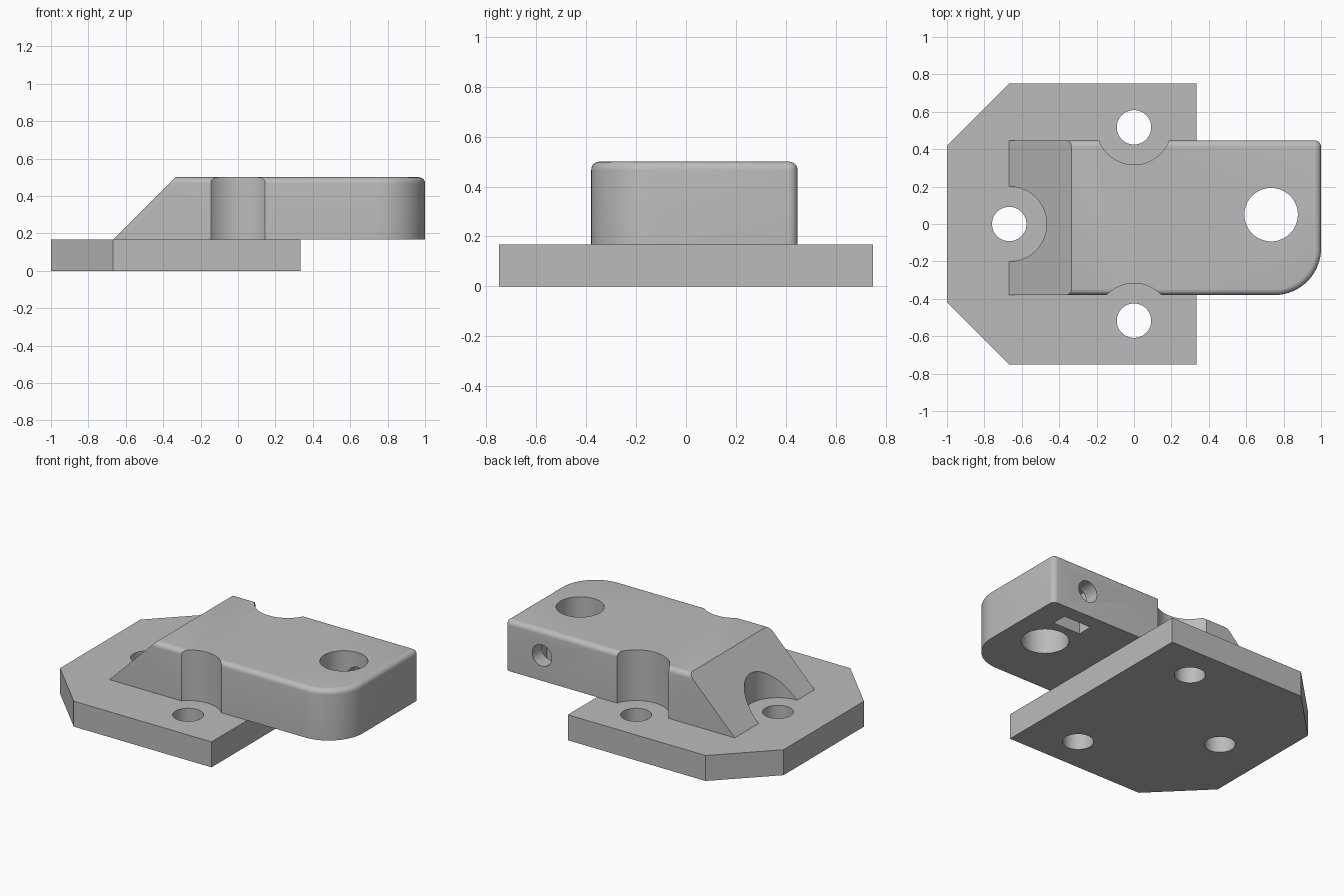
import bpy, bmesh
from math import sin, cos, pi, radians
from mathutils import Vector, Matrix

cube = bpy.data.objects.get("Cube")
if cube:
    bpy.data.objects.remove(cube, do_unlink=True)

PLATE_TOP, BLOCK_TOP = 0.167, 0.5
HOLES = [(0, 0.517), (0, -0.517), (-0.667, 0)]

grey = bpy.data.materials.new("plain_grey")
grey.use_nodes = True
grey.diffuse_color = (0.5, 0.5, 0.5, 1)
grey.node_tree.nodes["Principled BSDF"].inputs["Base Color"].default_value = (0.5, 0.5, 0.5, 1)


def add_object(name, bm):
    bmesh.ops.recalc_face_normals(bm, faces=bm.faces)
    mesh = bpy.data.meshes.new(name)
    bm.to_mesh(mesh)
    bm.free()
    mesh.materials.append(grey)
    obj = bpy.data.objects.new(name, mesh)
    bpy.context.collection.objects.link(obj)
    return obj


def prism(outline, z0, z1):
    bm = bmesh.new()
    face = bm.faces.new([bm.verts.new((x, y, z0)) for x, y in outline])
    new = bmesh.ops.extrude_face_region(bm, geom=[face])["geom"]
    verts = [g for g in new if isinstance(g, bmesh.types.BMVert)]
    bmesh.ops.translate(bm, verts=verts, vec=(0, 0, z1 - z0))
    bmesh.ops.recalc_face_normals(bm, faces=bm.faces)
    return bm


def arc(cx, cy, r, start, end, steps):
    angles = [radians(start + (end - start) * i / steps) for i in range(steps + 1)]
    return [(cx + r * cos(a), cy + r * sin(a)) for a in angles]


def cylinder(x, y, r, z0, z1):
    return prism(arc(x, y, r, 0, 360, 64)[:-1], z0, z1)


def cut(obj, bm):
    tool = add_object("cutter", bm)
    tool.hide_render = True
    mod = obj.modifiers.new("cut", "BOOLEAN")
    mod.operation, mod.solver, mod.object = "DIFFERENCE", "EXACT", tool
    bpy.context.view_layer.objects.active = obj
    bpy.ops.object.modifier_apply(modifier=mod.name)
    bpy.data.objects.remove(tool, do_unlink=True)


# Base plate with two clipped corners and three screw holes
plate = add_object("base_plate", prism(
    [(0.333, -0.75), (0.333, 0.75), (-0.667, 0.75), (-1, 0.417),
     (-1, -0.417), (-0.667, -0.75)], 0, PLATE_TOP))
for x, y in HOLES:
    cut(plate, cylinder(x, y, 0.092, -0.1, 0.3))

# Arm block: rounded outline, rounded top rim, sloped end
front, back = -0.38, 0.447
outline = ([(-0.9, front)] + arc(0.75, front + 0.25, 0.25, -90, 0, 24)
           + arc(0.965, back - 0.035, 0.035, 0, 90, 6) + [(-0.9, back)])
bm = prism(outline, PLATE_TOP, BLOCK_TOP)
rim = [e for e in bm.edges
       if all(v.co.z > 0.49 for v in e.verts) and max(v.co.x for v in e.verts) > -0.8]
bmesh.ops.bevel(bm, geom=rim, offset=0.033, segments=6, profile=0.5, affect="EDGES")
sliced = bmesh.ops.bisect_plane(
    bm, geom=bm.verts[:] + bm.edges[:] + bm.faces[:], clear_outer=True,
    plane_co=(-0.667, 0, PLATE_TOP), plane_no=Vector((-1, 0, 1)))
loop = [g for g in sliced["geom_cut"] if isinstance(g, bmesh.types.BMEdge)]
bmesh.ops.edgeloop_fill(bm, edges=loop)
arm = add_object("arm_block", bm)

# Screw head clearances
for x, y in HOLES:
    cut(arm, cylinder(x, y, 0.2, 0.1, 0.7))

# Rod hole, nut pocket underneath, clamp screw hole from the back
cut(arm, cylinder(0.733, 0.05, 0.143, 0.1, 0.7))
cut(arm, prism([(0.633, 0.25), (0.833, 0.25), (0.833, 0.35), (0.633, 0.35)], 0.1, 0.433))
side = cylinder(0, 0, 0.07, 0, 0.5)
side.transform(Matrix.Translation((0.733, 0.08, 0.333)) @ Matrix.Rotation(-pi / 2, 4, "X"))
cut(arm, side)

# Smooth curves, sharp edges
for obj in (plate, arm):
    bpy.ops.object.select_all(action="DESELECT")
    obj.select_set(True)
    bpy.context.view_layer.objects.active = obj
    bpy.ops.object.shade_smooth_by_angle(angle=radians(30))
